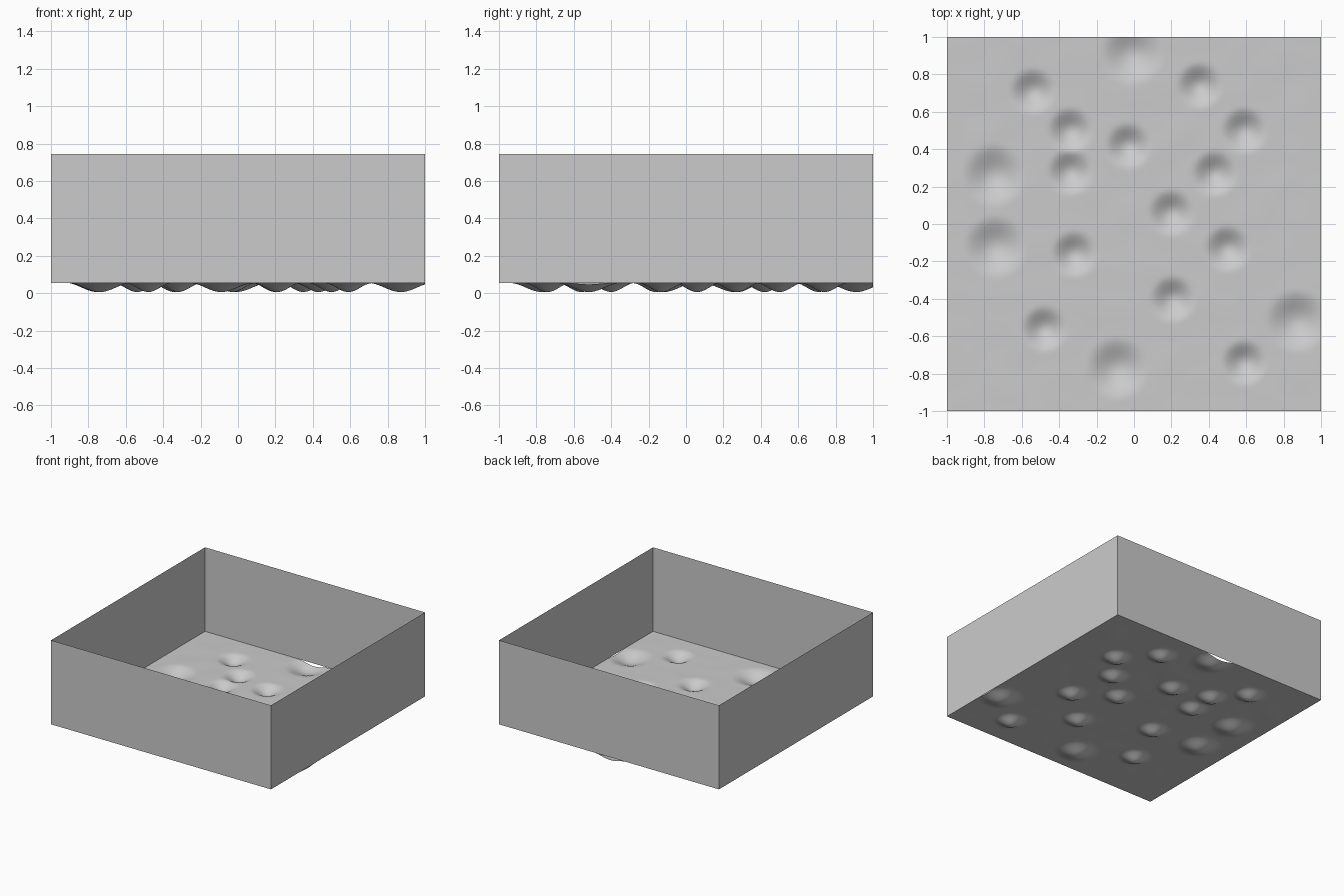
import bpy, bmesh, math
from mathutils import Vector, noise

if "Cube" in bpy.data.objects:
    bpy.data.objects.remove(bpy.data.objects["Cube"])

FLOOR_Z, TOP_Z = 0.055, 0.745
grey = bpy.data.materials.new("plain grey")
grey.diffuse_color = (0.6, 0.6, 0.6, 1)
grey.use_nodes = True
grey.node_tree.nodes["Principled BSDF"].inputs["Base Color"].default_value = grey.diffuse_color


def finish(bm, name):
    mesh = bpy.data.meshes.new(name)
    bm.to_mesh(mesh)
    bm.free()
    mesh.materials.append(grey)
    obj = bpy.data.objects.new(name, mesh)
    bpy.context.collection.objects.link(obj)
    return obj


# Pits in the floor: centres of the small and the large ones
small = [(-.54, .71), (-.34, .50), (-.03, .42), (.35, .74), (.59, .50),
         (-.34, .28), (.43, .27), (.20, .06), (-.32, -.16), (.50, -.13),
         (.21, -.40), (-.48, -.56), (.59, -.74)]
large = [(-.75, .26), (-.74, -.12), (-.01, .91), (.87, -.52), (-.09, -.77)]
pits = [(x, y, .13) for x, y in small] + [(x, y, .175) for x, y in large]


def floor_height(x, y):
    depth = 0
    for px, py, r in pits:
        d = math.hypot(x - px, y - py)
        if d < r:
            depth = max(depth, .0245 * (1 + math.cos(math.pi * d / r)))
    ripple = noise.noise(Vector((x * 6, y * 6, 3))) * .0022
    edge = min(1, (1 - max(abs(x), abs(y))) / .08)
    return max(.0, FLOOR_Z - depth + ripple * edge * (1 - depth / .05))


# Rippled, pitted floor
bm = bmesh.new()
bmesh.ops.create_grid(bm, x_segments=120, y_segments=120, size=1)
for v in bm.verts:
    v.co.z = floor_height(v.co.x, v.co.y)
for f in bm.faces:
    f.smooth = True
finish(bm, "pitted_floor")

# Four thin upright walls, open at the top
bm = bmesh.new()
corners = [(-1, -1), (1, -1), (1, 1), (-1, 1)]
low = [bm.verts.new((x, y, FLOOR_Z)) for x, y in corners]
high = [bm.verts.new((x, y, TOP_Z)) for x, y in corners]
for i in range(4):
    j = (i + 1) % 4
    bm.faces.new((low[i], low[j], high[j], high[i]))
finish(bm, "walls")
